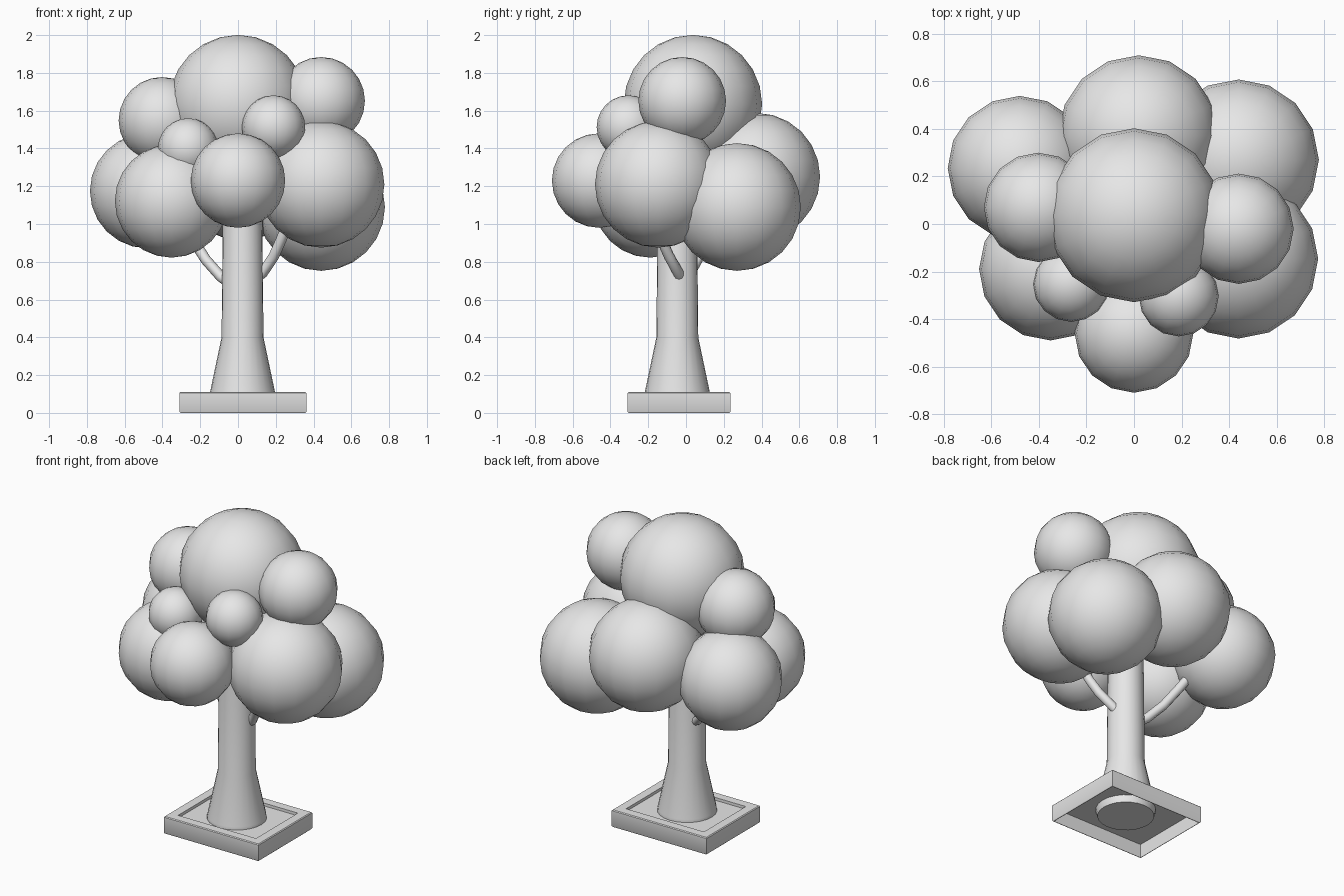
import bpy, bmesh, math
from mathutils import Vector

cube = bpy.data.objects.get("Cube")
if cube:
    bpy.data.objects.remove(cube, do_unlink=True)

grey = bpy.data.materials.new("light_grey")
grey.use_nodes = True
grey.diffuse_color = (0.8, 0.8, 0.8, 1)
grey.node_tree.nodes["Principled BSDF"].inputs["Base Color"].default_value = (0.8, 0.8, 0.8, 1)


def finish(name, bm, smooth=True):
    """Turn a bmesh into a named, shaded object."""
    bmesh.ops.recalc_face_normals(bm, faces=bm.faces)
    mesh = bpy.data.meshes.new(name)
    bm.to_mesh(mesh)
    bm.free()
    mesh.materials.append(grey)
    obj = bpy.data.objects.new(name, mesh)
    bpy.context.collection.objects.link(obj)
    if smooth:
        bpy.ops.object.select_all(action="DESELECT")
        obj.select_set(True)
        bpy.context.view_layer.objects.active = obj
        bpy.ops.object.shade_smooth_by_angle(angle=math.radians(40))
    return obj


def loft(name, rings):
    """Skin a list of equal rings of points and cap both ends."""
    bm = bmesh.new()
    loops = [[bm.verts.new(p) for p in ring] for ring in rings]
    n = len(loops[0])
    for a, b in zip(loops, loops[1:]):
        for i in range(n):
            j = (i + 1) % n
            bm.faces.new((a[i], a[j], b[j], b[i]))
    bm.faces.new(loops[0])
    bm.faces.new(loops[-1])
    return finish(name, bm)


# Foliage: overlapping balls (x, y, z, radius)
foliage = {
    "crown": (0, 0.037, 1.635, 0.366),
    "front_ball": (0, -0.46, 1.23, 0.25),
    "front_left_ball": (0.44, -0.147, 1.21, 0.335),
    "back_left_ball": (0.44, 0.27, 1.09, 0.338),
    "back_ball": (0.02, 0.372, 1.25, 0.338),
    "back_right_ball": (-0.48, 0.235, 1.175, 0.304),
    "front_right_ball": (-0.352, -0.19, 1.122, 0.3),
    "upper_right_ball": (-0.402, 0.07, 1.548, 0.23),
    "upper_left_ball": (0.44, -0.02, 1.652, 0.232),
    "small_right_ball": (-0.264, -0.252, 1.4, 0.16),
    "small_left_ball": (0.188, -0.305, 1.513, 0.168),
}
for name, (x, y, z, r) in foliage.items():
    bm = bmesh.new()
    bmesh.ops.create_uvsphere(bm, u_segments=16, v_segments=12, radius=r)
    bmesh.ops.translate(bm, verts=bm.verts, vec=(x, y, z))
    finish("foliage_" + name, bm)

# Trunk: flared foot, straight shaft
cx, cy = 0.024, -0.046


def circle(z, r, n=24):
    return [(cx + r * math.cos(math.tau * i / n), cy + r * math.sin(math.tau * i / n), z)
            for i in range(n)]


loft("trunk", [circle(z, r) for z, r in
               ((0.045, 0.165), (0.085, 0.175), (0.11, 0.172), (0.4, 0.111), (1.3, 0.102))])


# Branches: bent tubes swept along a path
def branch(name, path, r=0.028, n=10):
    pts = [Vector(p) for p in path]
    rings = []
    for i, p in enumerate(pts):
        t = (pts[min(i + 1, len(pts) - 1)] - pts[max(i - 1, 0)]).normalized()
        u = t.cross(Vector((0, 1, 0))).normalized()
        v = t.cross(u)
        rings.append([p + r * (u * math.cos(math.tau * k / n) + v * math.sin(math.tau * k / n))
                      for k in range(n)])
    loft(name, rings)


branch("left_branch", [(0.06, -0.03, 0.69), (0.13, -0.04, 0.74), (0.19, -0.09, 0.83),
                       (0.23, -0.13, 0.92), (0.27, -0.16, 1.02)])
branch("right_branch", [(-0.02, -0.04, 0.67), (-0.09, 0.01, 0.72), (-0.17, 0.06, 0.81),
                        (-0.24, 0.11, 0.92), (-0.3, 0.15, 1.02)])


# Planter: raised rim, sunken floor and thin skirt that is open below
BX, BY, HX, HY = 0.026, -0.037, 0.336, 0.272


def rect_ring(inset, z):
    return [(BX + sx * (HX - inset), BY + sy * (HY - inset), z)
            for sx, sy in ((-1, -1), (1, -1), (1, 1), (-1, 1))]


planter = loft("planter", [rect_ring(i, z) for i, z in (
    (0.008, 0.088), (0.008, 0), (0.005, 0), (0, 0.006), (0, 0.105), (0.005, 0.11),
    (0.06, 0.11), (0.06, 0.092))])
